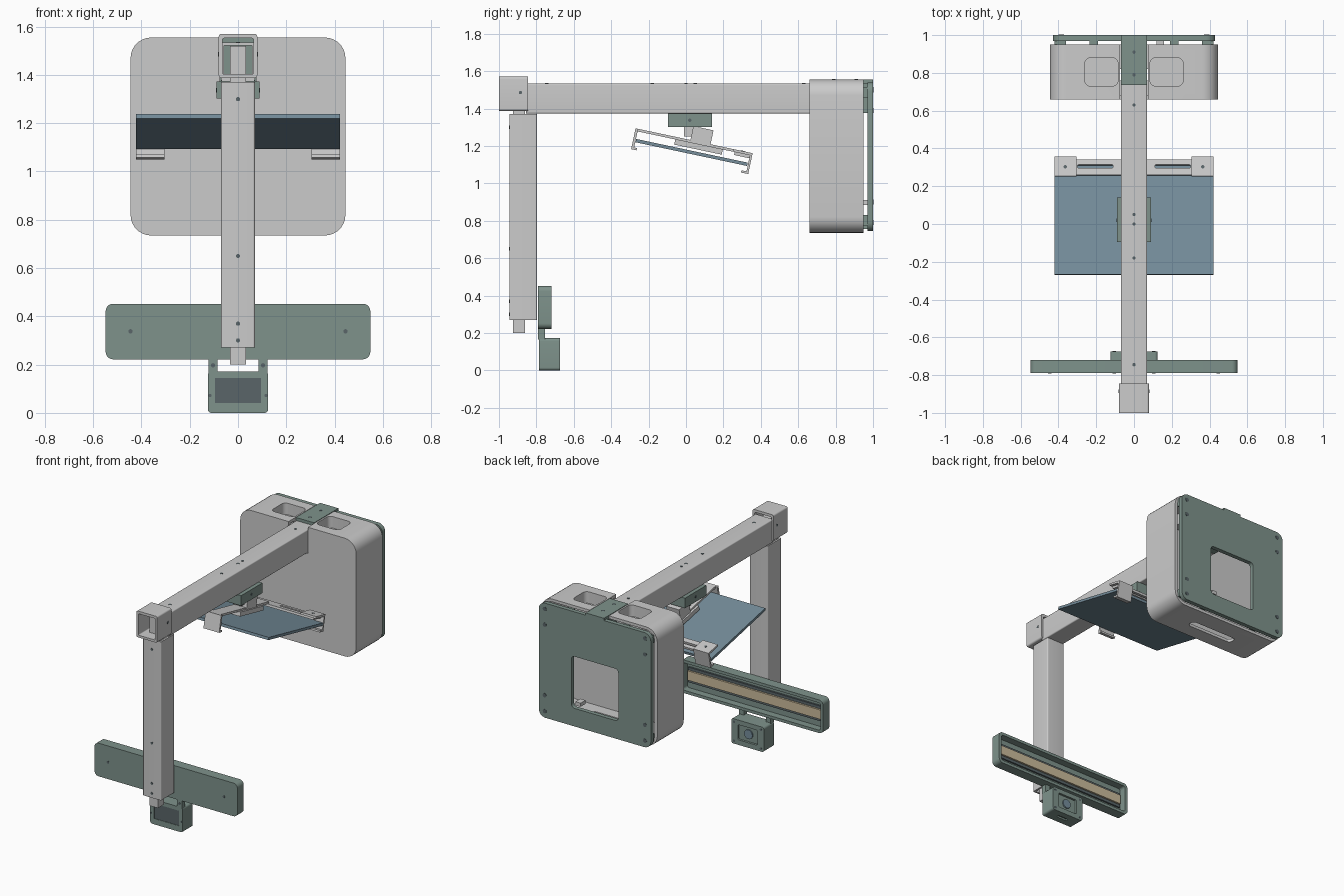
import bpy, bmesh, math

if "Cube" in bpy.data.objects:
    bpy.data.objects.remove(bpy.data.objects["Cube"])

def material(name, rgb):
    m = bpy.data.materials.new(name)
    m.diffuse_color = (*rgb, 1)
    m.use_nodes = True
    m.node_tree.nodes["Principled BSDF"].inputs["Base Color"].default_value = m.diffuse_color
    return m

GREEN = material("dark_green", (0.21, 0.29, 0.26))
BLUE = material("panel_blue", (0.18, 0.27, 0.33))
TAN = material("tan", (0.6, 0.5, 0.33))
DARK = material("dark", (0.1, 0.13, 0.14))

def prism(name, x, y, z, mat=None, r=0.0, axis='y', seg=7):
    """Box given by its ranges; corners around `axis` are rounded by r."""
    rng = [x, y, z]
    a = 'xyz'.index(axis)
    u, v = [i for i in range(3) if i != a]
    (u0, u1), (v0, v1) = rng[u], rng[v]
    pts = []
    for k, (cu, cv) in enumerate([(u1 - r, v1 - r), (u0 + r, v1 - r), (u0 + r, v0 + r), (u1 - r, v0 + r)]):
        for i in range(seg + 1 if r else 1):
            t = math.pi / 2 * (k + i / seg)
            pts.append((cu + r * math.cos(t), cv + r * math.sin(t)))
    bm = bmesh.new()
    verts = []
    for p in pts:
        co = [0, 0, 0]
        co[u], co[v], co[a] = p[0], p[1], rng[a][0]
        verts.append(bm.verts.new(co))
    face = bm.faces.new(verts)
    ext = bmesh.ops.extrude_face_region(bm, geom=[face])
    for e in ext['geom']:
        if isinstance(e, bmesh.types.BMVert):
            e.co[a] = rng[a][1]
    bmesh.ops.recalc_face_normals(bm, faces=bm.faces)
    me = bpy.data.meshes.new(name)
    bm.to_mesh(me)
    bm.free()
    ob = bpy.data.objects.new(name, me)
    bpy.context.collection.objects.link(ob)
    if mat:
        me.materials.append(mat)
    return ob

def cut(ob, x, y, z, r=0.0, axis='y'):
    """Subtract a prism from an object and drop the cutter."""
    c = prism("cutter", x, y, z, None, r, axis)
    c.hide_render = True
    m = ob.modifiers.new("cut", 'BOOLEAN')
    m.operation, m.solver, m.object = 'DIFFERENCE', 'EXACT', c
    bpy.context.view_layer.objects.active = ob
    bpy.ops.object.modifier_apply(modifier=m.name)
    bpy.data.objects.remove(c)

def dot(name, p, axis, r=0.009, mat=DARK, h=0.002):
    """Small round screw centred on p."""
    i = 'xyz'.index(axis)
    rng = [(c - r, c + r) for c in p]
    rng[i] = (p[i] - h, p[i] + h)
    return prism(name, *rng, mat, r * 0.999, axis, 4)

def sym(a, b):
    return [(a, b), (-b, -a)]

# Rear housing: hollow shell with a beam notch, two top pockets and a bottom slot
box = prism("rear_housing", (-.445, .445), (.66, .95), (.735, 1.555), None, .085)
cut(box, (-.425, .425), (.68, 1.0), (.755, 1.535), .065)
cut(box, (-.074, .074), (.6, 1.0), (1.373, 1.6))
cut(box, (-.18, .18), (.76, .82), (.7, .8), .025, 'z')
for xr in sym(.085, .26):
    cut(box, xr, (.73, .88), (1.5, 1.6), .03, 'z')
    pocket = prism("handle_pocket", (xr[0] - .012, xr[1] + .012), (.718, .892), (1.455, 1.536), None, .035, 'z')
    cut(pocket, xr, (.73, .88), (1.475, 1.6), .03, 'z')

# Back cover with window, standoffs and screws
cover = prism("back_cover", (-.43, .43), (.97, 1.0), (.745, 1.54), GREEN, .05)
cut(cover, (-.18, .18), (.9, 1.1), (.87, 1.23), .025)
for xr in sym(.36, .42):
    for zr in ((.775, .83), (1.46, 1.515)):
        prism("cover_standoff", xr, (.945, .972), zr, GREEN)
for xr in sym(.19, .235):
    for zr in ((.755, .79), (1.5, 1.535)):
        prism("cover_tab", xr, (.945, .972), zr, GREEN)
for s in (-1, 1):
    for z in (.79, .9, 1.39, 1.5):
        dot("cover_screw", (s * .385, 1.0, z), 'y', .014)
prism("window_latch", (.12, .16), (.93, .985), (.885, .91))

# Spine block that ties the beam to the cover
prism("spine_block", (-.07, .07), (.735, 1.0), (1.375, 1.556), GREEN)
for y in (.79, .91):
    dot("spine_screw", (0, y, 1.556), 'z')

# Horizontal beam (hollow tube) and its end elbow
beam = prism("beam", (-.07, .07), (-.855, .735), (1.373, 1.535), None, .008)
cut(beam, (-.057, .057), (-1, .8), (1.387, 1.521))
for y in (-.745, -.18, 0, .05, .63):
    dot("beam_screw", (0, y, 1.535), 'z')
elbow = prism("elbow", (-.08, .08), (-1.0, -.845), (1.387, 1.57), None, .012)
cut(elbow, (-.064, .064), (-1.1, -.8), (1.403, 1.552), .006)
for s in (-1, 1):
    dot("elbow_screw", (s * .08, -.885, 1.485), 'x')

# Vertical post with inner tongue
post = prism("post", (-.07, .07), (-.945, -.797), (.27, 1.37), None, .008, 'z')
cut(post, (-.057, .057), (-.932, -.81), (.2, 1.5), 0, 'z')
prism("post_tongue", (-.033, .033), (-.925, -.86), (.2, 1.52))
for z in (.3, .37, .65, 1.3):
    dot("post_screw", (0, -.945, z), 'y')

# Light bar: tray opening to the rear with a tan strip
bar = prism("light_bar", (-.548, .548), (-.79, -.72), (.222, .452), GREEN, .03)
cut(bar, (-.528, .528), (-.77, -.6), (.242, .432), .016)
prism("light_strip_base", (-.515, .515), (-.771, -.758), (.285, .39), DARK)
prism("light_strip", (-.51, .51), (-.76, -.745), (.305, .37), TAN)
for s in (-1, 1):
    dot("bar_screw", (s * .445, -.79, .338), 'y')

# Sensor box below the bar
sensor = prism("sensor_box", (-.125, .125), (-.785, -.675), (0, .172), GREEN, .015)
cut(sensor, (-.095, .095), (-.9, -.775), (.04, .145))
cut(sensor, (-.075, .075), (-.69, -.6), (.035, .14), .008)
cut(sensor, (-.04, .04), (-.74, -.72), (-.1, .012))
prism("sensor_screen", (-.095, .095), (-.782, -.774), (.04, .145), DARK)
dot("sensor_lens", (0, -.688, .088), 'y', .032, BLUE, .006)
for xr in sym(.085, .122):
    prism("sensor_bracket", xr, (-.79, -.755), (.165, .235), GREEN)
    xm = sum(xr) / 2
    dot("bracket_screw", (xm, -.79, .197), 'y')
    for z in (.02, .152):
        dot("sensor_screw", (xm, -.675, z), 'y')
    dot("sensor_front_screw", (xm * 1.12, -.785, .072), 'y', .007)

# Mount under the beam
prism("beam_mount", (-.09, .09), (-.095, .14), (1.302, 1.372), GREEN)
for s in (-1, 1):
    dot("mount_screw", (s * .09, .02, 1.337), 'x')
prism("mount_neck", (-.03, .03), (-.01, .06), (1.25, 1.305))

# Tilted screen assembly, built flat around its own centre and then tilted
tilted = [
    prism("tilted_panel", (-.422, .422), (-.305, .305), (-.009, .009), BLUE),
    prism("centre_arm", (-.045, .045), (-.32, .24), (.05, .064)),
    prism("arm_pad", (-.06, .06), (-.1, .16), (.022, .052)),
    prism("pivot_block", (-.05, .05), (-.02, .09), (.05, .14)),
    prism("front_hook", (-.06, .06), (-.32, -.306), (-.05, .064)),
    prism("front_hook_lip", (-.06, .06), (-.32, -.29), (-.05, -.038)),
]
rail = prism("cross_rail", (-.4, .4), (.225, .308), (.034, .05))
for xr in sym(.11, .3):
    cut(rail, xr, (.262, .28), (0, .1), .008, 'z')
tilted.append(rail)
for xr in sym(.305, .422):
    tilted += [
        prism("rear_clip_top", xr, (.215, .32), (.05, .064)),
        prism("rear_clip_wall", xr, (.308, .32), (-.05, .064)),
        prism("rear_clip_lip", xr, (.28, .32), (-.05, -.038)),
        dot("clip_screw", (sum(xr) / 2, .265, .064), 'z'),
    ]
for ob in tilted:
    ob.location = (0, .03, 1.165)
    ob.rotation_euler.x = math.radians(-12)

# Smooth rounded corners, keep edges sharp
for ob in bpy.context.collection.objects:
    ob.select_set(True)
bpy.ops.object.shade_smooth_by_angle(angle=math.radians(30))
